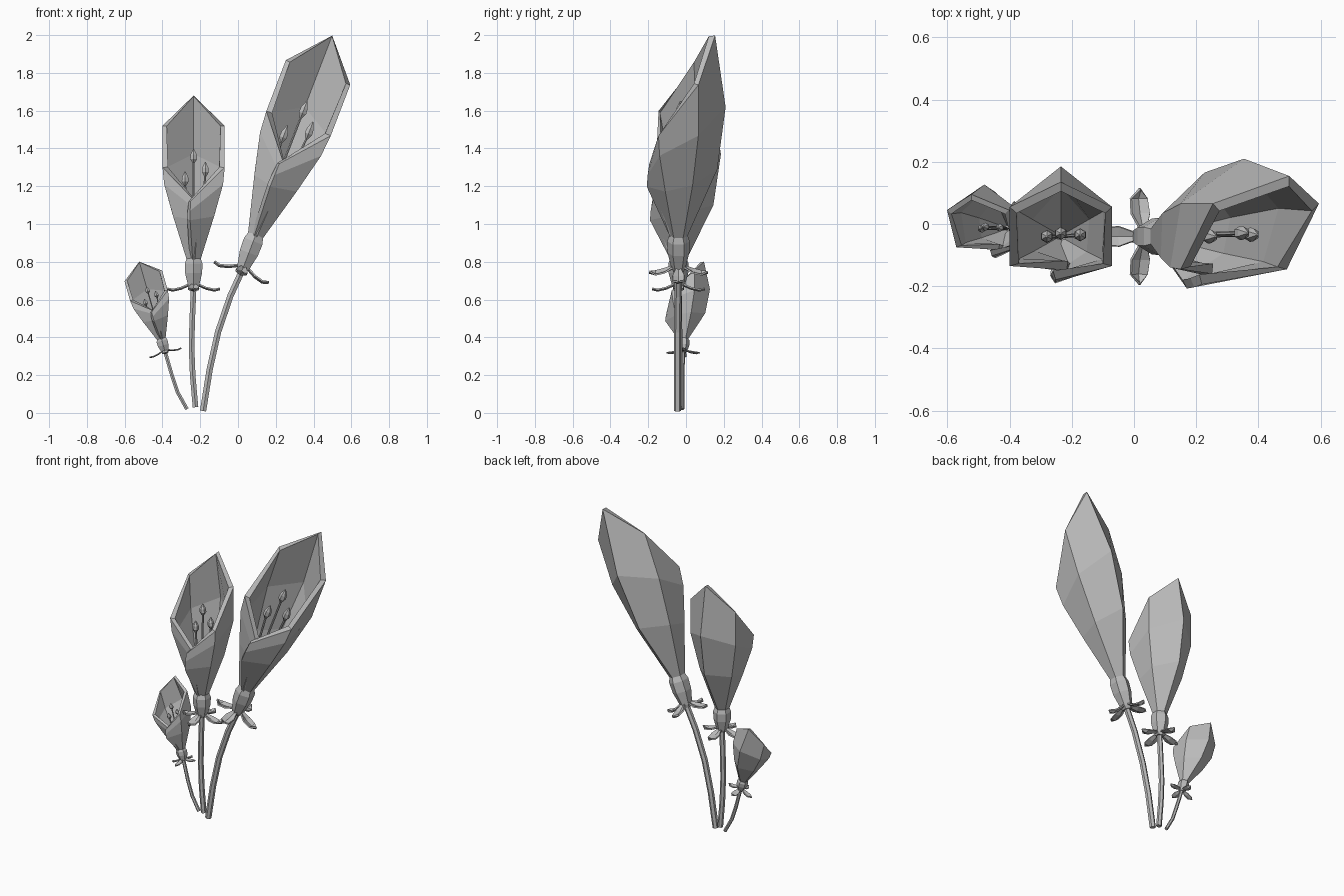
import bpy, bmesh
from math import radians, sin, cos, pi
from mathutils import Matrix, Vector

cube = bpy.data.objects.get("Cube")
if cube:
    bpy.data.objects.remove(cube, do_unlink=True)

grey = bpy.data.materials.new("plain_grey")
grey.use_nodes = True
grey.diffuse_color = (0.5, 0.5, 0.5, 1)
grey.node_tree.nodes["Principled BSDF"].inputs["Base Color"].default_value = (0.5, 0.5, 0.5, 1)


def loft(name, rings, matrix=Matrix(), closed=True, caps=True, thickness=0):
    """Skin a stack of rings; optionally give the sheet a thickness inward."""
    bm = bmesh.new()
    rows = [[bm.verts.new(matrix @ Vector(p)) for p in ring] for ring in rings]
    n = len(rows[0])
    for low, high in zip(rows, rows[1:]):
        for i in range(n if closed else n - 1):
            j = (i + 1) % n
            bm.faces.new((low[i], low[j], high[j], high[i]))
    if closed and caps:
        bm.faces.new(rows[0][::-1])
        bm.faces.new(rows[-1])
    mesh = bpy.data.meshes.new(name)
    bm.to_mesh(mesh)
    bm.free()
    mesh.materials.append(grey)
    obj = bpy.data.objects.new(name, mesh)
    bpy.context.collection.objects.link(obj)
    if thickness:
        mod = obj.modifiers.new("thickness", "SOLIDIFY")
        mod.thickness = thickness
        mod.offset = -1
    return obj


def ring(centre, radius, axis=(0, 0, 1), sides=6):
    turn = Vector((0, 0, 1)).rotation_difference(Vector(axis))
    return [Vector(centre) + turn @ Vector((radius * cos(2 * pi * i / sides + pi / 6),
                                            radius * sin(2 * pi * i / sides + pi / 6), 0))
            for i in range(sides)]


def tube(name, points, radius, matrix=Matrix()):
    pts = [Vector(p) for p in points]
    rings = []
    for i, p in enumerate(pts):
        axis = pts[min(i + 1, len(pts) - 1)] - pts[max(i - 1, 0)]
        rings.append(ring(p, radius, axis))
    loft(name, rings, matrix)


def lathe(name, profile, matrix, centre=(0, 0, 0)):
    loft(name, [ring(Vector(centre) + Vector((0, 0, z)), r) for r, z in profile], matrix)


# Petal columns: angle, then (radius, height) from neck to slanted rim
NECK = (0.042, 0.15)
FRONT_SIDE = [NECK, (0.125, 0.38), (0.18, 0.55), (0.19, 0.64)]
BACK_SIDE = [NECK, (0.135, 0.41), (0.19, 0.64), (0.19, 0.86)]
BACK = [NECK, (0.185, 0.44), (0.225, 0.71), (0.175, 1.02)]
OUTER_FLAP = [NECK, (0.152, 0.36), (0.148, 0.41), (0.14, 0.46)]
INNER_FLAP = [NECK, (0.115, 0.36), (0.115, 0.41), (0.11, 0.45)]
COLUMNS = [(-97, OUTER_FLAP), (-30, FRONT_SIDE), (30, BACK_SIDE), (90, BACK),
           (150, BACK_SIDE), (210, FRONT_SIDE), (280, INNER_FLAP)]
RECEPTACLE = [(0.026, 0), (0.034, 0.015), (0.052, 0.08), (0.054, 0.13), (0.04, 0.165)]
SEPAL = [(0.02, 0.02, 0.012), (0.065, 0, 0.03), (0.11, -0.01, 0.028), (0.14, -0.003, 0.002)]
ANTHER = [(0.005, -0.035), (0.021, -0.01), (0.019, 0.012), (0.003, 0.042)]
STAMENS = [(0, 0.01, 0.695), (-0.045, 0, 0.575), (0.062, 0.005, 0.625)]


def flower(label, base, tilt, wide, tall, stem, stem_radius):
    m = (Matrix.Translation(base) @ Matrix.Rotation(radians(tilt), 4, "Y")
         @ Matrix.Diagonal((wide, wide, tall, 1)))
    # Wrapped petal
    rows = [[(col[k][0] * cos(radians(a)), col[k][0] * sin(radians(a)), col[k][1])
             for a, col in COLUMNS] for k in range(4)]
    loft(label + "_petal", rows, m, closed=False, thickness=0.03 * wide)
    # Receptacle below the petal
    lathe(label + "_receptacle", RECEPTACLE, m)
    # Four curled sepals
    for q in range(4):
        turn = m @ Matrix.Rotation(q * pi / 2, 4, "Z")
        strips = [[(r, w, z), (r, 0, z - 0.008), (r, -w, z)][::-1] for r, z, w in SEPAL]
        loft(f"{label}_sepal_{q + 1}", strips, turn, closed=False, thickness=0.008 * wide)
    # Stamens
    for q, tip in enumerate(STAMENS):
        x, y, z = tip
        tube(f"{label}_filament_{q + 1}",
             [(0, 0, 0.15), (x * 0.6, y * 0.6, z * 0.6), (x, y, z - 0.03)], 0.006, m)
        lathe(f"{label}_anther_{q + 1}", ANTHER, m, tip)
    # Stem
    tube(label + "_stem", stem + [base], stem_radius)


flower("middle_flower", (-0.235, -0.04, 0.66), 0, 1, 1,
       [(-0.225, -0.035, 0.03), (-0.24, -0.035, 0.2), (-0.246, -0.035, 0.35), (-0.242, -0.038, 0.5)], 0.017)
flower("large_flower", (0.02, -0.04, 0.75), 21, 1.11, 1.31,
       [(-0.185, -0.045, 0.01), (-0.15, -0.045, 0.23), (-0.105, -0.045, 0.43), (-0.04, -0.042, 0.62)], 0.019)
flower("small_flower", (-0.385, -0.015, 0.32), -16, 0.63, 0.49,
       [(-0.27, -0.02, 0.02), (-0.32, -0.02, 0.11), (-0.35, -0.02, 0.2)], 0.011)
